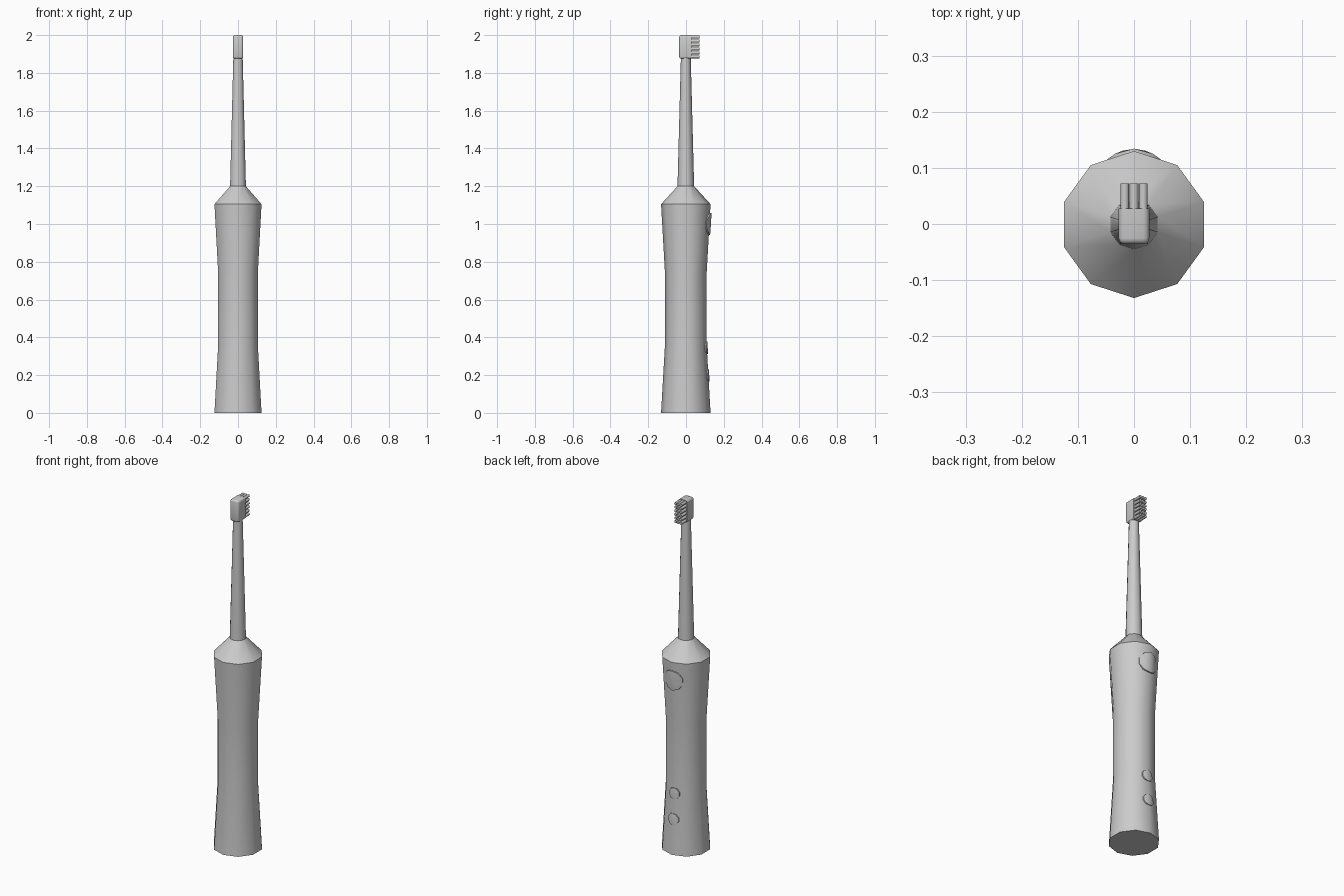
import bpy, bmesh, math
from mathutils import Matrix

if "Cube" in bpy.data.objects:
    bpy.data.objects.remove(bpy.data.objects["Cube"])

grey = bpy.data.materials.new("plain grey")
grey.diffuse_color = (0.6, 0.6, 0.6, 1)
grey.use_nodes = True
grey.node_tree.nodes["Principled BSDF"].inputs["Base Color"].default_value = grey.diffuse_color
CY = -0.001   # body axis in y


def finish(name, bm, angle=40):
    bmesh.ops.recalc_face_normals(bm, faces=bm.faces)
    me = bpy.data.meshes.new(name)
    bm.to_mesh(me)
    bm.free()
    me.materials.append(grey)
    for p in me.polygons:
        p.use_smooth = True
    me.set_sharp_from_angle(angle=math.radians(angle))
    ob = bpy.data.objects.new(name, me)
    bpy.context.collection.objects.link(ob)
    return ob


def lathe(name, profile, sides=10):
    """Ten-sided turned part from (radius, z) points, capped at both ends."""
    bm = bmesh.new()
    rings = []
    for r, z in profile:
        a = [math.pi / 2 + 2 * math.pi * i / sides for i in range(sides)]
        rings.append([bm.verts.new((r * math.cos(t), CY + r * math.sin(t), z)) for t in a])
    for lo, hi in zip(rings, rings[1:]):
        for i in range(sides):
            j = (i + 1) % sides
            bm.faces.new((lo[i], lo[j], hi[j], hi[i]))
    bm.faces.new(rings[0])
    bm.faces.new(rings[-1])
    return finish(name, bm)


def button(name, z0, r, y0, slope, sides=10):
    """Disc wrapped over the handle, with a rim sunk into it."""
    bm = bmesh.new()

    def ring(k, sink):
        out = []
        for i in range(sides):
            t = 2 * math.pi * (i + 0.5) / sides
            x, dz = k * r * math.cos(t), k * r * math.sin(t)
            out.append(bm.verts.new((x, y0 + slope * dz - 7.4 * x * x - sink, z0 + dz)))
        return out

    centre = bm.verts.new((0, y0, z0))
    inner, outer, rim = ring(0.6, 0), ring(1, 0.001), ring(1, 0.02)
    for i in range(sides):
        j = (i + 1) % sides
        bm.faces.new((centre, inner[i], inner[j]))
        bm.faces.new((inner[i], outer[i], outer[j], inner[j]))
        bm.faces.new((outer[i], rim[i], rim[j], outer[j]))
    bm.faces.new(rim)
    return finish(name, bm)


# Handle, shoulder and neck
lathe("handle", [(0.131, 0), (0.11, 0.367), (0.11, 0.733), (0.131, 1.105)])
lathe("shoulder", [(0.131, 1.105), (0.044, 1.2)])
lathe("neck", [(0.044, 1.2), (0.026, 1.885)])

# Power button and two small lights on the back
button("power_button", 1.0, 0.058, 0.132, 0.057)
button("upper_light", 0.345, 0.033, 0.115, -0.04)
button("lower_light", 0.2, 0.033, 0.123, -0.057)

# Brush head: block rounded everywhere but on the bristle side
bm = bmesh.new()
bmesh.ops.create_cube(bm, size=1, matrix=Matrix.Translation((0, -0.004, 1.9375))
                      @ Matrix.Diagonal((0.055, 0.064, 0.125, 1)))
edges = [e for e in bm.edges if not all(v.co.y > 0 for v in e.verts)]
bmesh.ops.bevel(bm, geom=edges, offset=0.011, segments=3, profile=0.5, affect='EDGES')
finish("brush_head", bm)

# Bristle tufts: three columns of six
bm = bmesh.new()
for col in range(-1, 2):
    for row in range(6):
        m = (Matrix.Translation((col * 0.0165, 0.048, 1.885 + row * 0.021))
             @ Matrix.Rotation(math.pi / 2, 4, 'X'))
        bmesh.ops.create_cone(bm, cap_ends=True, segments=8, radius1=0.008,
                              radius2=0.008, depth=0.048, matrix=m)
finish("bristles", bm, 50)
